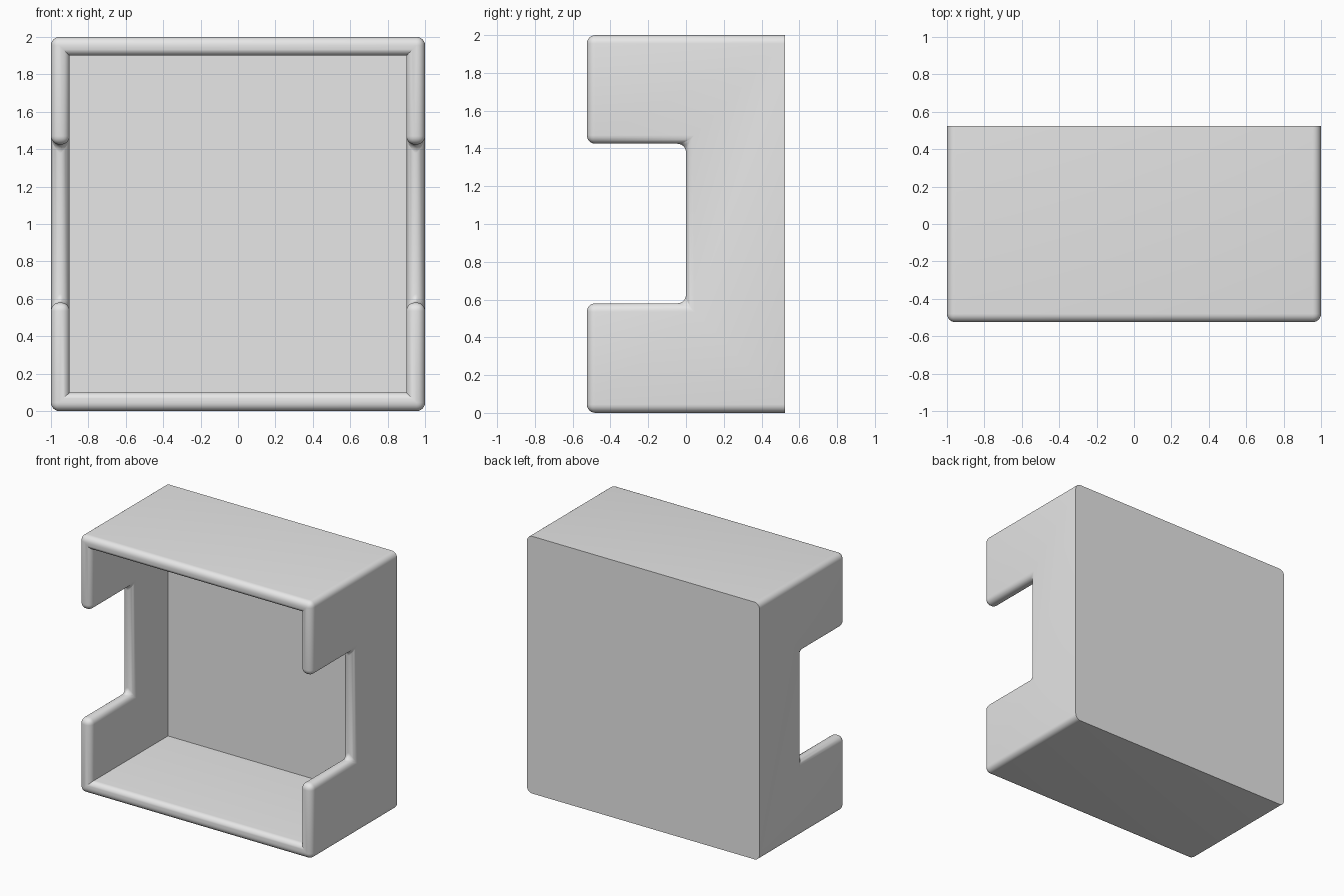
import bpy, bmesh, math

cube = bpy.data.objects.get("Cube")
if cube:
    bpy.data.objects.remove(cube, do_unlink=True)

# Main dimensions
HALF_W, HALF_D, HEIGHT = 1.0, 0.525, 2.0
WALL, ROUND = 0.1, 0.045
NOTCH_LOW, NOTCH_HIGH, NOTCH_BACK = 0.58, 1.425, 0.0


def box(name, low, high):
    """Axis-aligned box between two corners."""
    mesh = bpy.data.meshes.new(name)
    bm = bmesh.new()
    bmesh.ops.create_cube(bm, size=1)
    for v in bm.verts:
        v.co = [h if c > 0 else l for c, l, h in zip(v.co, low, high)]
    bm.to_mesh(mesh)
    bm.free()
    obj = bpy.data.objects.new(name, mesh)
    bpy.context.collection.objects.link(obj)
    return obj


def cut(target, cutter):
    """Subtract the cutter and remove it."""
    cutter.hide_render = True
    mod = target.modifiers.new("cut", "BOOLEAN")
    mod.operation = "DIFFERENCE"
    mod.solver = "EXACT"
    mod.object = cutter
    bpy.context.view_layer.objects.active = target
    bpy.ops.object.modifier_apply(modifier=mod.name)
    bpy.data.objects.remove(cutter, do_unlink=True)


# Open-fronted tray with a notch through both side walls
tray = box("open_box", (-HALF_W, -HALF_D, 0), (HALF_W, HALF_D, HEIGHT))
cut(tray, box("notch_cutter", (-2, -1, NOTCH_LOW), (2, NOTCH_BACK, NOTCH_HIGH)))
cut(tray, box("cavity_cutter", (WALL - HALF_W, -1, WALL),
              (HALF_W - WALL, HALF_D - WALL, HEIGHT - WALL)))


def is_rounded(edge):
    """Back outline and the inner corners of the cavity stay sharp."""
    a, b = (v.co for v in edge.verts)
    if min(a.y, b.y) > HALF_D - WALL - 0.01:
        return False
    along_y = abs(a.y - b.y) > 0.01
    inner_z = abs(abs(a.z - HEIGHT / 2) - (HEIGHT / 2 - WALL)) < 0.01
    return not (along_y and inner_z)


# Round the rim, notch and outer corners
bm = bmesh.new()
bm.from_mesh(tray.data)
bmesh.ops.remove_doubles(bm, verts=bm.verts[:], dist=0.0001)
bmesh.ops.dissolve_limit(bm, angle_limit=0.01, verts=bm.verts[:], edges=bm.edges[:])
bmesh.ops.bevel(bm, geom=[e for e in bm.edges if is_rounded(e)], offset=ROUND,
                offset_type="OFFSET", segments=6, profile=0.5,
                affect="EDGES", clamp_overlap=False)
bmesh.ops.recalc_face_normals(bm, faces=bm.faces[:])
bm.to_mesh(tray.data)
bm.free()

# Plain grey finish
grey = bpy.data.materials.new("light_grey")
grey.use_nodes = True
colour = (0.8, 0.8, 0.8, 1)
grey.diffuse_color = colour
grey.node_tree.nodes["Principled BSDF"].inputs["Base Color"].default_value = colour
tray.data.materials.clear()
tray.data.materials.append(grey)
for poly in tray.data.polygons:
    poly.material_index = 0

bpy.ops.object.select_all(action="DESELECT")
tray.select_set(True)
bpy.context.view_layer.objects.active = tray
bpy.ops.object.shade_smooth_by_angle(angle=math.radians(30))
